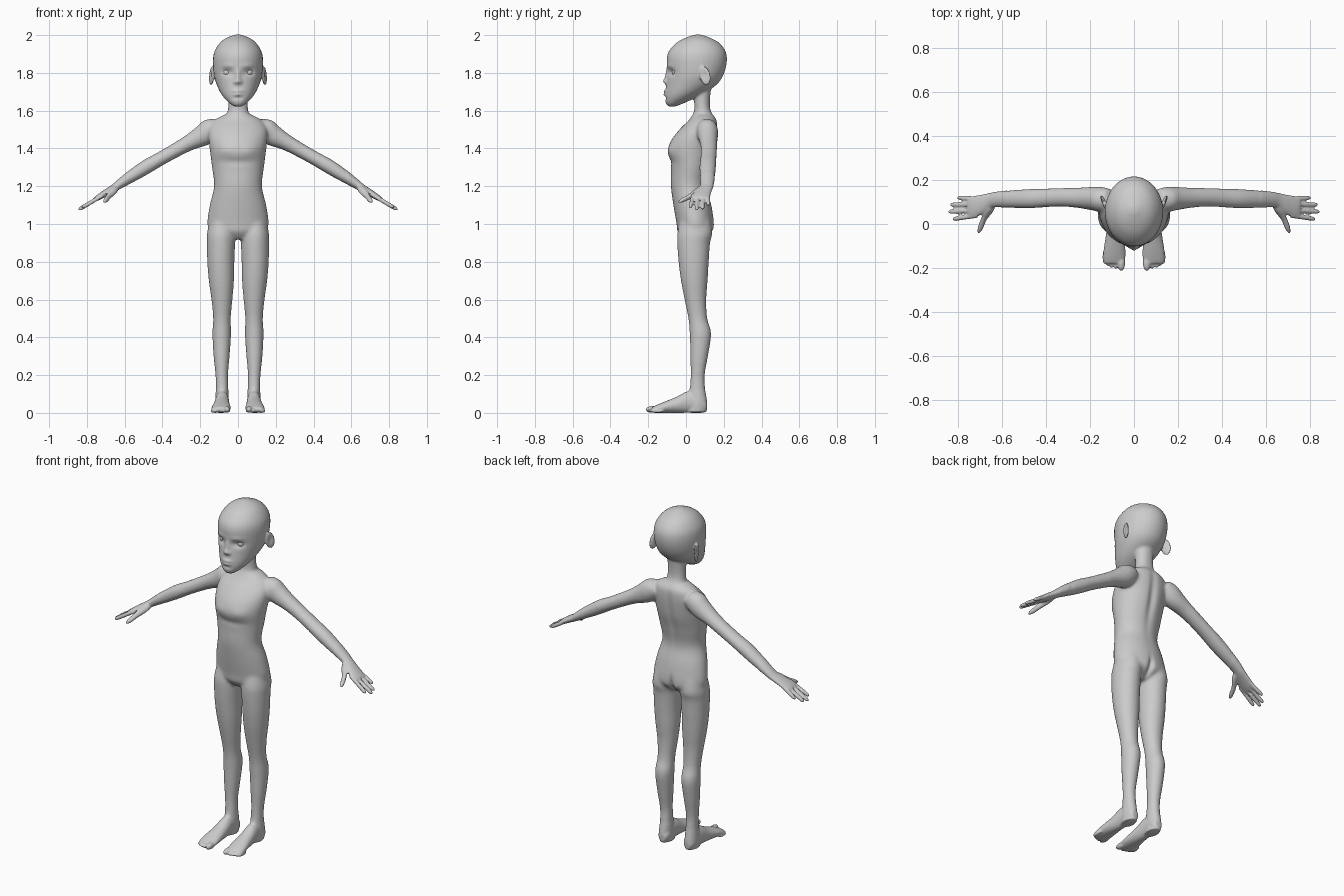
import bpy, bmesh, math
from mathutils import Vector, Matrix

bm = bmesh.new()
UP = Matrix.Identity(4)
# sections advance towards -y, their depth values are heights
FORWARD = Matrix(((1, 0, 0, 0), (0, 0, -1, 0), (0, 1, 0, 0), (0, 0, 0, 1)))
# sections advance down the sloping arm from the shoulder
S, C = 0.5155, 0.857
ARM = Matrix(((-S, 0, C, 0.15), (0, 1, 0, 0), (-C, 0, -S, 1.495), (0, 0, 0, 1)))


def spline(rows, steps=4):
    out = []
    for i in range(len(rows) - 1):
        a, b, c, d = (rows[max(0, min(len(rows) - 1, i + k))] for k in (-1, 0, 1, 2))
        for k in range(steps):
            t = k / steps
            out.append([0.5 * (2 * q + (r - p) * t + (2 * p - 5 * q + 4 * r - s) * t * t
                               + (3 * q - p - 3 * r + s) * t ** 3)
                        for p, q, r, s in zip(a, b, c, d)])
    return out + [rows[-1]]


def loft(rows, frame=UP, sides=(1,), n=32):
    """Rows are (position along axis, centre x, half width, near depth, far depth)."""
    for side in sides:
        rings = []
        for t, cx, w, y0, y1 in spline(rows):
            ring = []
            for k in range(n):
                a = 2 * math.pi * k / n
                p = frame @ Vector((cx + w * math.cos(a),
                                    (y0 + y1) / 2 + (y1 - y0) / 2 * math.sin(a), t))
                ring.append(bm.verts.new((p.x * side, p.y, p.z)))
            rings.append(ring)
        for r, q in zip(rings, rings[1:]):
            for k in range(n):
                bm.faces.new((r[k], r[(k + 1) % n], q[(k + 1) % n], q[k]))
        bm.faces.new(rings[0][::-1])
        bm.faces.new(rings[-1])


def ball(centre, radii, tilt=(0, 0, 0)):
    for side in (1, -1):
        m = (Matrix.Diagonal((side, 1, 1, 1)) @ Matrix.Translation(centre)
             @ Matrix.Rotation(tilt[2], 4, 'Z') @ Matrix.Rotation(tilt[0], 4, 'X')
             @ Matrix.Diagonal((*radii, 1)))
        bmesh.ops.create_uvsphere(bm, u_segments=24, v_segments=14, radius=1, matrix=m)


BOTH = (1, -1)

# torso
loft([(.92, 0, .07, -.015, .09), (.96, 0, .14, -.045, .14), (1.0, 0, .163, -.05, .15),
      (1.1, 0, .15, -.067, .135), (1.2, 0, .127, -.08, .112), (1.3, 0, .138, -.08, .13),
      (1.38, 0, .148, -.095, .153), (1.44, 0, .155, -.08, .163), (1.5, 0, .155, -.035, .168),
      (1.55, 0, .125, .015, .165), (1.58, 0, .07, .035, .145)])
# neck
loft([(1.5, 0, .065, .03, .15), (1.57, 0, .06, .036, .145), (1.61, 0, .053, .044, .13),
      (1.66, 0, .052, .042, .128), (1.74, 0, .055, .04, .135)])
# head
loft([(1.622, 0, .022, -.095, -.055), (1.64, 0, .047, -.108, -.01), (1.67, 0, .076, -.111, .055),
      (1.7, 0, .096, -.109, .11), (1.74, 0, .114, -.104, .165), (1.78, 0, .126, -.1, .194),
      (1.83, 0, .132, -.101, .212), (1.88, 0, .132, -.102, .217), (1.92, 0, .122, -.088, .207),
      (1.96, 0, .095, -.05, .175), (1.985, 0, .062, -.005, .13), (2.003, 0, .015, .048, .08)])
# ears
ball((.14, .1, 1.785), (.010, .031, .052), (.25, 0, -.35))
# legs
loft([(1.02, .085, .065, -.03, .13), (.95, .09, .074, -.046, .14), (.9, .09, .075, -.047, .128),
      (.8, .091, .072, -.04, .121), (.7, .088, .067, -.027, .115), (.6, .085, .056, -.008, .108),
      (.5, .085, .047, .012, .113), (.42, .086, .05, .019, .134), (.3, .087, .043, .022, .117),
      (.2, .086, .034, .024, .1), (.12, .084, .034, .018, .103), (.05, .085, .036, .01, .113),
      (.004, .083, .034, .0, .108)], sides=BOTH)
# feet
loft([(-.11, .083, .02, .01, .06), (-.085, .083, .034, 0, .09), (-.02, .084, .036, 0, .118),
      (.05, .086, .042, 0, .085), (.12, .089, .05, 0, .057), (.16, .09, .05, 0, .04),
      (.18, .09, .044, .004, .03)], FORWARD, BOTH)
# toes
for x, y, r in ((.058, -.177, .018), (.083, -.173, .011), (.103, -.168, .011),
                (.12, -.16, .0105), (.134, -.15, .010)):
    ball((x, y, r), (r, .038 if x < .06 else .034, r))
# arms and palms
loft([(-.05, 0, .045, .065, .16), (0, 0, .062, .055, .17), (.05, .004, .057, .062, .17),
      (.12, 0, .044, .072, .166), (.2, -.003, .039, .078, .165), (.3, -.006, .037, .075, .162),
      (.38, -.008, .039, .07, .16), (.47, -.006, .034, .072, .155), (.55, -.003, .025, .076, .148),
      (.59, 0, .021, .07, .142), (.63, 0, .019, .045, .135), (.68, 0, .016, .026, .128),
      (.705, 0, .012, .03, .124)], ARM, BOTH)
# fingers
for y0, y1, tip in ((.038, .024, .79), (.063, .056, .812), (.09, .088, .803), (.115, .119, .765)):
    loft([(t, .002, r, y - r, y + r) for t, y, r in
          ((.66, y0, .011), ((.66 + tip) / 2, (y0 + y1) / 2, .0115),
           (tip - .015, y1, .0105), (tip, y1, .005))], ARM, BOTH, 16)
# thumbs
loft([(-.1, .645, .018, 1.18, 1.215), (-.06, .66, .021, 1.155, 1.195), (-.02, .685, .015, 1.13, 1.162),
      (.02, .7, .013, 1.113, 1.139), (.042, .708, .006, 1.11, 1.123)], FORWARD, BOTH, 16)

# fuse all parts into one skin
bmesh.ops.recalc_face_normals(bm, faces=bm.faces)
mesh = bpy.data.meshes.new("body")
bm.to_mesh(mesh)
bm.free()
body = bpy.data.objects.new("body", mesh)
bpy.context.collection.objects.link(body)
bpy.context.view_layer.objects.active = body
body.select_set(True)
mod = body.modifiers.new("fuse", 'REMESH')
mod.mode = 'VOXEL'
mod.voxel_size = 0.005
bpy.ops.object.modifier_apply(modifier=mod.name)

bm = bmesh.new()
bm.from_mesh(mesh)


def smooth(verts, times):
    for _ in range(times):
        bmesh.ops.smooth_vert(bm, verts=verts, factor=.5,
                              use_axis_x=True, use_axis_y=True, use_axis_z=True)


def stroke(centre, radii, push):
    for side in (BOTH if centre[0] else (1,)):
        for v in bm.verts:
            q = [(v.co.x * side - centre[0]) / radii[0], (v.co.y - centre[1]) / radii[1],
                 (v.co.z - centre[2]) / radii[2]]
            d = q[0] ** 2 + q[1] ** 2 + q[2] ** 2
            if d < 6:
                v.co += Vector((push[0] * side, push[1], push[2])) * math.exp(-d)


# blend armpits, hips and neck
smooth([v for v in bm.verts if abs(v.co.x) < .58 and .11 < v.co.z < 1.6], 22)
smooth([v for v in bm.verts if v.co.z > 1.6 and abs(v.co.x) < .125], 8)
# eye sockets and brow
stroke((.056, -.085, 1.803), (.032, .05, .018), (0, .016, 0))
stroke((.055, -.09, 1.838), (.035, .05, .012), (0, -.004, 0))
# nose
stroke((0, -.1, 1.785), (.014, .05, .03), (0, -.012, 0))
stroke((0, -.11, 1.755), (.015, .05, .014), (0, -.018, 0))
stroke((.016, -.105, 1.75), (.008, .04, .008), (0, -.007, 0))
# mouth and chin
stroke((0, -.11, 1.704), (.026, .04, .007), (0, -.012, 0))
stroke((0, -.11, 1.686), (.022, .04, .007), (0, -.011, 0))
stroke((0, -.11, 1.667), (.025, .04, .008), (0, .006, 0))
# ear hollows
stroke((.155, .098, 1.79), (.02, .016, .028), (-.009, 0, 0))
# chest, spine and buttocks
stroke((.065, -.085, 1.39), (.05, .06, .03), (0, -.006, 0))
stroke((0, -.08, 1.33), (.1, .05, .022), (0, .006, 0))
stroke((0, .155, 1.38), (.022, .06, .17), (0, -.012, 0))
stroke((0, .14, .965), (.014, .06, .05), (0, -.022, 0))
smooth(bm.verts[:], 3)
bm.to_mesh(mesh)
bm.free()
bpy.ops.object.shade_smooth()

# eyeballs
for side, label in ((1, "left"), (-1, "right")):
    bpy.ops.mesh.primitive_uv_sphere_add(segments=24, ring_count=16, radius=.024,
                                         location=(.056 * side, -.051, 1.803))
    bpy.context.object.name = label + "_eye"
    bpy.ops.object.shade_smooth()
